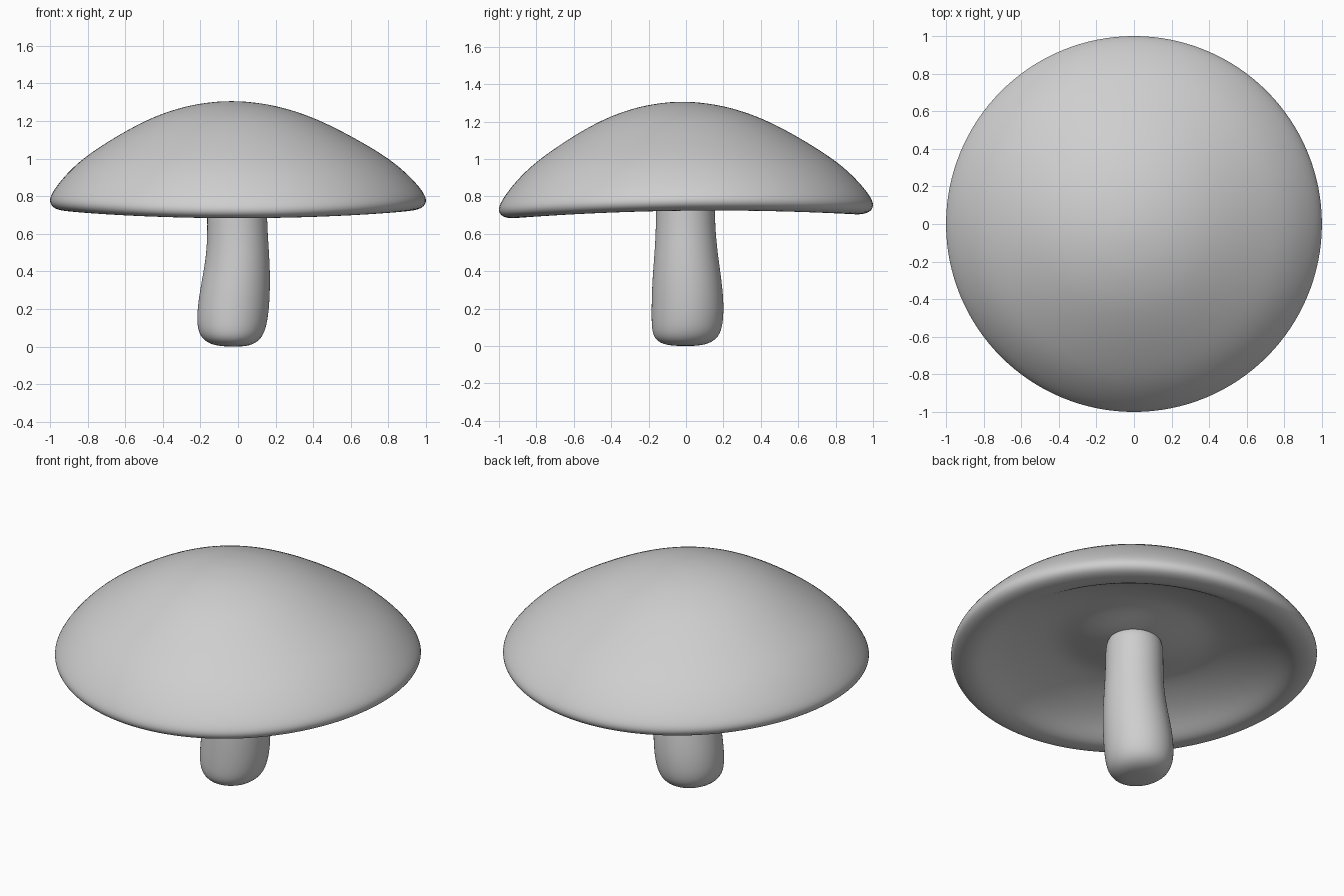
import bpy, bmesh, math

if "Cube" in bpy.data.objects:
    bpy.data.objects.remove(bpy.data.objects["Cube"])

grey = bpy.data.materials.new("plain grey")
grey.diffuse_color = (0.62, 0.62, 0.62, 1)
grey.use_nodes = True
grey.node_tree.nodes["Principled BSDF"].inputs["Base Color"].default_value = grey.diffuse_color
SEG = 32


def loft(name, rings, start_tip, end_tip):
    """Skin a stack of rings, close both ends with a tip point, smooth it."""
    bm = bmesh.new()
    loops = [[bm.verts.new(p) for p in ring] for ring in rings]
    for a, b in zip(loops, loops[1:]):
        for i in range(SEG):
            j = (i + 1) % SEG
            bm.faces.new((a[i], a[j], b[j], b[i]))
    for tip, loop in ((start_tip, loops[0]), (end_tip, loops[-1])):
        v = bm.verts.new(tip)
        for i in range(SEG):
            bm.faces.new((v, loop[i], loop[(i + 1) % SEG]))
    bmesh.ops.recalc_face_normals(bm, faces=bm.faces)
    for f in bm.faces:
        f.smooth = True
    mesh = bpy.data.meshes.new(name)
    bm.to_mesh(mesh)
    bm.free()
    mesh.materials.append(grey)
    ob = bpy.data.objects.new(name, mesh)
    bpy.context.collection.objects.link(ob)
    sub = ob.modifiers.new("smooth", 'SUBSURF')
    sub.levels = sub.render_levels = 2
    return ob


ANGLES = [2 * math.pi * i / SEG for i in range(SEG)]


def cap_ring(r, z):
    """Cap ring: the crown leans to -x and the rim is gently wavy."""
    lean = max(0, 1 - r * r)
    return [(r * math.cos(t) - 0.035 * lean, r * math.sin(t) - 0.02 * lean,
             z + r * r * (0.018 * math.cos(2 * t) + 0.012 * math.sin(t)))
            for t in ANGLES]


# Cap: domed top, rounded rim, hollow underside (radius, height)
cap_profile = [
    (0.08, 1.304), (0.2, 1.288), (0.3, 1.262), (0.4, 1.228), (0.5, 1.182),
    (0.6, 1.128), (0.7, 1.068), (0.8, 1.002), (0.88, 0.936), (0.95, 0.862),
    (0.992, 0.805), (1.012, 0.762), (0.997, 0.725), (0.95, 0.708),
    (0.89, 0.708), (0.84, 0.73), (0.78, 0.77), (0.7, 0.812), (0.6, 0.85),
    (0.5, 0.878), (0.41, 0.892), (0.3, 0.872), (0.15, 0.835)]
loft("mushroom_cap", [cap_ring(r, z) for r, z in cap_profile],
     (-0.035, -0.02, 1.306), (-0.03, -0.01, 0.83))

# Stem: height, then left, right, front and back extents
stem_rows = [
    (0.002, -0.09, 0.04, -0.08, 0.07), (0.015, -0.155, 0.09, -0.14, 0.13),
    (0.05, -0.2, 0.13, -0.176, 0.177), (0.11, -0.219, 0.153, -0.185, 0.197),
    (0.2, -0.217, 0.166, -0.185, 0.203), (0.3, -0.203, 0.171, -0.183, 0.197),
    (0.4, -0.184, 0.171, -0.177, 0.184), (0.5, -0.169, 0.166, -0.169, 0.17),
    (0.6, -0.164, 0.159, -0.163, 0.16), (0.7, -0.165, 0.155, -0.161, 0.155),
    (0.8, -0.165, 0.155, -0.16, 0.155), (0.87, -0.15, 0.14, -0.145, 0.14)]
stem_rings = [[((x0 + x1) / 2 + (x1 - x0) / 2 * math.cos(t),
                (y0 + y1) / 2 + (y1 - y0) / 2 * math.sin(t), z) for t in ANGLES]
              for z, x0, x1, y0, y1 in stem_rows]
loft("mushroom_stem", stem_rings, (-0.025, 0, 0), (0, 0, 0.875))
